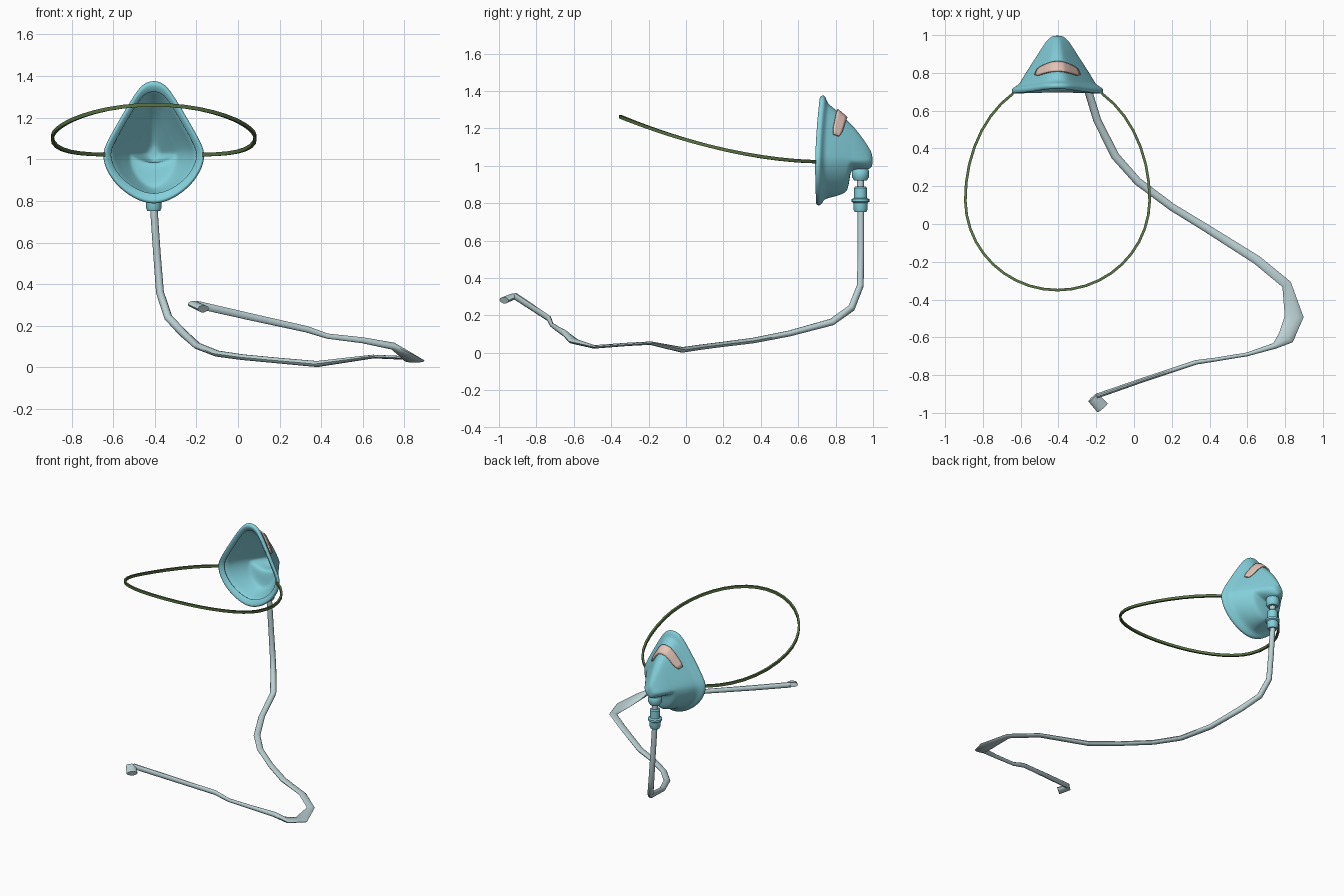
import bpy, math
from mathutils import Vector

if "Cube" in bpy.data.objects:
    bpy.data.objects.remove(bpy.data.objects["Cube"])

CX = -0.405   # mask centre line
MID = 1.03    # height of the widest mask section


def material(name, rgb):
    m = bpy.data.materials.new(name)
    m.diffuse_color = (*rgb, 1)
    m.use_nodes = True
    m.node_tree.nodes["Principled BSDF"].inputs["Base Color"].default_value = m.diffuse_color
    return m


TEAL = material("teal_rubber", (0.23, 0.63, 0.71))
TUBE = material("pale_tube", (0.50, 0.64, 0.66))
GREEN = material("green_elastic", (0.10, 0.17, 0.06))
SALMON = material("salmon_clip", (0.78, 0.56, 0.48))


def make(name, verts, faces, mat, angle=40):
    me = bpy.data.meshes.new(name)
    me.from_pydata([tuple(v) for v in verts], [], faces)
    me.materials.append(mat)
    ob = bpy.data.objects.new(name, me)
    bpy.context.collection.objects.link(ob)
    bpy.ops.object.select_all(action='DESELECT')
    ob.select_set(True)
    bpy.context.view_layer.objects.active = ob
    bpy.ops.object.mode_set(mode='EDIT')
    bpy.ops.mesh.select_all(action='SELECT')
    bpy.ops.mesh.normals_make_consistent(inside=False)
    bpy.ops.object.mode_set(mode='OBJECT')
    bpy.ops.object.shade_smooth_by_angle(angle=math.radians(angle))
    return ob


def loft(name, rings, mat, caps=(True, True), angle=40):
    n = len(rings[0])
    verts = [v for r in rings for v in r]
    count = len(rings)
    faces = []
    for i in range(count - 1):
        a, b = i * n, (i + 1) * n
        faces += [(a + j, a + (j + 1) % n, b + (j + 1) % n, b + j) for j in range(n)]
    if caps[0]:
        faces.append(tuple(range(n)))
    if caps[1]:
        faces.append(tuple(range((count - 1) * n, count * n)))
    return make(name, verts, faces, mat, angle)


# Half outline of the teardrop section: width and height fractions
HALF = [(0, 1), (.20, .96), (.36, .82), (.55, .6), (.80, .3), (.95, .1), (1, -.03),
        (.95, -.3), (.75, -.62), (.45, -.86), (.2, -.97), (0, -1)]
# Mask stations: y, top, bottom, half width
STATIONS = [(.712, 1.325, .838, .205), (.694, 1.35, .812, .226), (.688, 1.368, .796, .238),
            (.698, 1.382, .784, .247), (.716, 1.380, .787, .246), (.727, 1.358, .808, .226),
            (.740, 1.338, .820, .206), (.765, 1.324, .828, .192),
            (.80, 1.303, .835, .171), (.845, 1.265, .850, .141), (.868, 1.240, .87, .126),
            (.878, 1.230, .965, .119), (.89, 1.217, .976, .111), (.91, 1.195, .977, .099),
            (.95, 1.142, .977, .073), (.98, 1.095, .983, .050), (.998, 1.06, .995, .024)]


def section_point(st, s, side):
    """Point at outline position s (0 top .. 11 bottom) of a mask station."""
    y, top, bot, w = st
    i = min(int(s), 10)
    f = s - i
    u = HALF[i][0] * (1 - f) + HALF[i + 1][0] * f
    v = HALF[i][1] * (1 - f) + HALF[i + 1][1] * f
    z = MID + v * ((top - MID) if v > 0 else (MID - bot))
    bow = 0.022 * ((z - 0.98) / 0.36) ** 2 * max(0, min(1, (.80 - y) / .07))
    return Vector((CX + side * u * w, y + bow, z))


def station_at(y):
    for a, b in zip(STATIONS[3:], STATIONS[4:]):
        if a[0] <= y <= b[0]:
            f = (y - a[0]) / (b[0] - a[0])
            return tuple(p + (q - p) * f for p, q in zip(a, b))


# Mask shell with rolled rim, open toward the face
rings = [[section_point(st, s, 1) for s in range(12)] +
         [section_point(st, s, -1) for s in range(10, 0, -1)] for st in STATIONS]
mask = loft("mask_shell", rings, TEAL, caps=(False, True), angle=60)
sol = mask.modifiers.new("thickness", 'SOLIDIFY')
sol.thickness = 0.008
sol.offset = -1
sub = mask.modifiers.new("smooth", 'SUBSURF')
sub.levels = sub.render_levels = 2

# Nose clip following the bridge, with rounded ends
cols, rows = 24, 4
verts = []
for c in range(cols + 1):
    t = c / cols * 2 - 1
    width = .050 * (1 - .4 * max(0, (abs(t) - .85) / .15) ** 2)
    for r in range(rows + 1):
        y = .832 - .032 * t * t + (r / rows - .5) * width
        p = section_point(station_at(y), abs(t) * 3.4, 1 if t > 0 else -1)
        out = Vector((p.x - CX, 0.13, p.z - MID)).normalized()
        verts.append(p + out * 0.005)
faces = [(c * (rows + 1) + r, c * (rows + 1) + r + 1, (c + 1) * (rows + 1) + r + 1,
          (c + 1) * (rows + 1) + r) for c in range(cols) for r in range(rows)]
clip = make("nose_clip", verts, faces, SALMON)
sol = clip.modifiers.new("thickness", 'SOLIDIFY')
sol.thickness = 0.009
sol.offset = 0


def lathe(name, profile, mat, n=20):
    rs = [[Vector((CX + r * math.cos(k * math.tau / n), .933 + r * math.sin(k * math.tau / n), z))
           for k in range(n)] for r, z in profile]
    return loft(name, rs, mat)


# Outlet socket, stem and hose connector
lathe("outlet_socket", [(.040, .982), (.045, .975), (.045, .940), (.034, .922)], TEAL)
lathe("outlet_stem", [(.019, .95), (.019, .87)], TUBE)
lathe("hose_connector", [(.027, .890), (.034, .882), (.034, .828), (.047, .822), (.047, .808),
                         (.038, .802), (.037, .765), (.031, .752)], TEAL)


def sweep(name, path, mat, n=10):
    """Sweep an oval (level radius, upright radius) along a path."""
    pts = [Vector(p[:3]) for p in path]
    side = Vector((1, 0, 0))
    rs = []
    for i, p in enumerate(pts):
        a = (p - pts[i - 1]).normalized() if i else Vector()
        b = (pts[i + 1] - p).normalized() if i < len(pts) - 1 else Vector()
        t = (a + b).normalized()
        if abs(t.z) < 0.6:
            side = Vector((0, 0, 1)).cross(t)
        side = (side - t * side.dot(t)).normalized()
        up = t.cross(side)
        rh, rv = path[i][3:]
        rs.append([p + side * rh * math.cos(k * math.tau / n) + up * rv * math.sin(k * math.tau / n)
                   for k in range(n)])
    return loft(name, rs, mat, angle=45)


# Trailing hose, pinched flat at its kink
sweep("supply_hose", [
    (-.405, .935, .77, .018, .018), (-.39, .935, .55, .018, .018), (-.375, .932, .36, .019, .019),
    (-.335, .885, .24, .020, .020), (-.265, .78, .165, .021, .019), (-.195, .55, .103, .021, .016),
    (-.10, .36, .066, .022, .015), (.02, .225, .049, .021, .014), (.20, .09, .032, .020, .014),
    (.38, -.02, .016, .021, .015), (.65, -.19, .052, .024, .009), (.808, -.32, .045, .026, .009),
    (.848, -.49, .032, .050, .010), (.805, -.60, .062, .044, .014), (.745, -.645, .102, .016, .018),
    (.60, -.69, .130, .010, .015), (.43, -.718, .150, .010, .013), (.33, -.732, .183, .012, .016),
    (.05, -.825, .245, .012, .018), (-.20, -.912, .302, .013, .019)], TUBE)

# Bent plug end of the hose
sweep("hose_end", [(-.217, -.917, .304, .033, .016), (-.167, -.973, .281, .036, .018)], TUBE)

# Elastic head strap: an open loop from rim to rim
rings = []
start = math.asin(0.877)
N = 34
for i in range(N + 1):
    a = start - i / N * (math.pi + 2 * start)
    s, c = math.sin(a), math.cos(a)
    y = .13 + s * (.64 if s > 0 else .48)
    z = 1.022 + .24 * (max(0, .72 - y) / 1.07) ** 1.8
    centre = Vector((CX + .488 * c, y, z))
    out = Vector((c, s, 0))
    rings.append([centre + out * du + Vector((0, 0, dz))
                  for du, dz in ((.007, .009), (-.007, .009), (-.007, -.009), (.007, -.009))])
loft("head_strap", rings, GREEN, angle=30)
